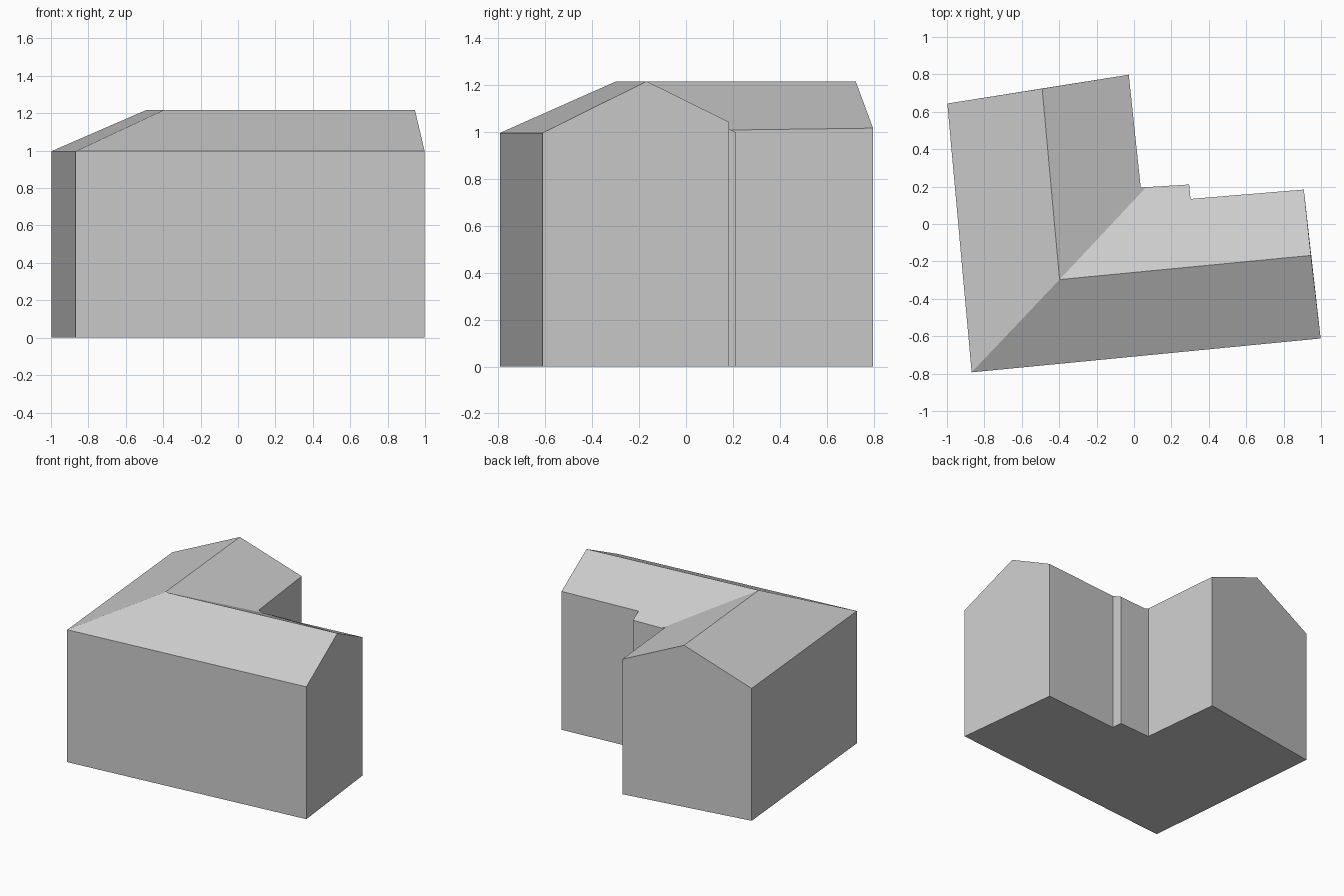
import bpy
import bmesh

cube = bpy.data.objects.get("Cube")
if cube:
    bpy.data.objects.remove(cube, do_unlink=True)

# One plain grey for walls and roof
grey = bpy.data.materials.new("plain_grey")
grey.use_nodes = True
colour = (0.6, 0.6, 0.6, 1)
grey.diffuse_color = colour
grey.node_tree.nodes["Principled BSDF"].inputs["Base Color"].default_value = colour

# Outline of the L-shaped house, anticlockwise: x, y and top of wall
outline = {
    "front_right": (-0.868, -0.793, 0.997),
    "front_left": (0.998, -0.612, 0.997),
    "left_gable": (0.946, -0.168, 1.217),
    "back_left": (0.908, 0.184, 1.043),
    "notch_inner": (0.302, 0.134, 1.037),
    "notch_outer": (0.295, 0.211, 1.0),
    "valley_foot": (0.065, 0.197, 0.997),
    "inner_corner": (0.036, 0.195, 1.009),
    "wing_left": (-0.028, 0.798, 1.017),
    "wing_gable": (-0.491, 0.724, 1.217),
    "wing_right": (-0.998, 0.644, 0.997),
}
ridge_corner = (-0.398, -0.297, 1.217)

# Roof slopes, named by the corners they join
slopes = [
    "front_right front_left left_gable ridge",
    "ridge left_gable back_left notch_inner notch_outer valley_foot",
    "ridge valley_foot inner_corner wing_left wing_gable",
    "front_right ridge wing_gable wing_right",
]
# Walls run between these corners; gable walls include their peak
walls = [
    "front_right front_left",
    "front_left left_gable back_left",
    "back_left notch_inner",
    "notch_inner notch_outer",
    "notch_outer valley_foot inner_corner",
    "inner_corner wing_left",
    "wing_left wing_gable wing_right",
    "wing_right front_right",
]

bm = bmesh.new()
top = {name: bm.verts.new(p) for name, p in outline.items()}
top["ridge"] = bm.verts.new(ridge_corner)
peaks = ("left_gable", "wing_gable", "valley_foot")
base = {name: bm.verts.new((p[0], p[1], 0))
        for name, p in outline.items() if name not in peaks}

for slope in slopes:
    bm.faces.new([top[n] for n in slope.split()])
for wall in walls:
    names = wall.split()
    bm.faces.new([base[names[0]], base[names[-1]]]
                 + [top[n] for n in reversed(names)])
bm.faces.new(list(reversed(list(base.values()))))
bmesh.ops.recalc_face_normals(bm, faces=bm.faces)

mesh = bpy.data.meshes.new("house")
bm.to_mesh(mesh)
bm.free()
mesh.materials.append(grey)
house = bpy.data.objects.new("house", mesh)
bpy.context.collection.objects.link(house)
